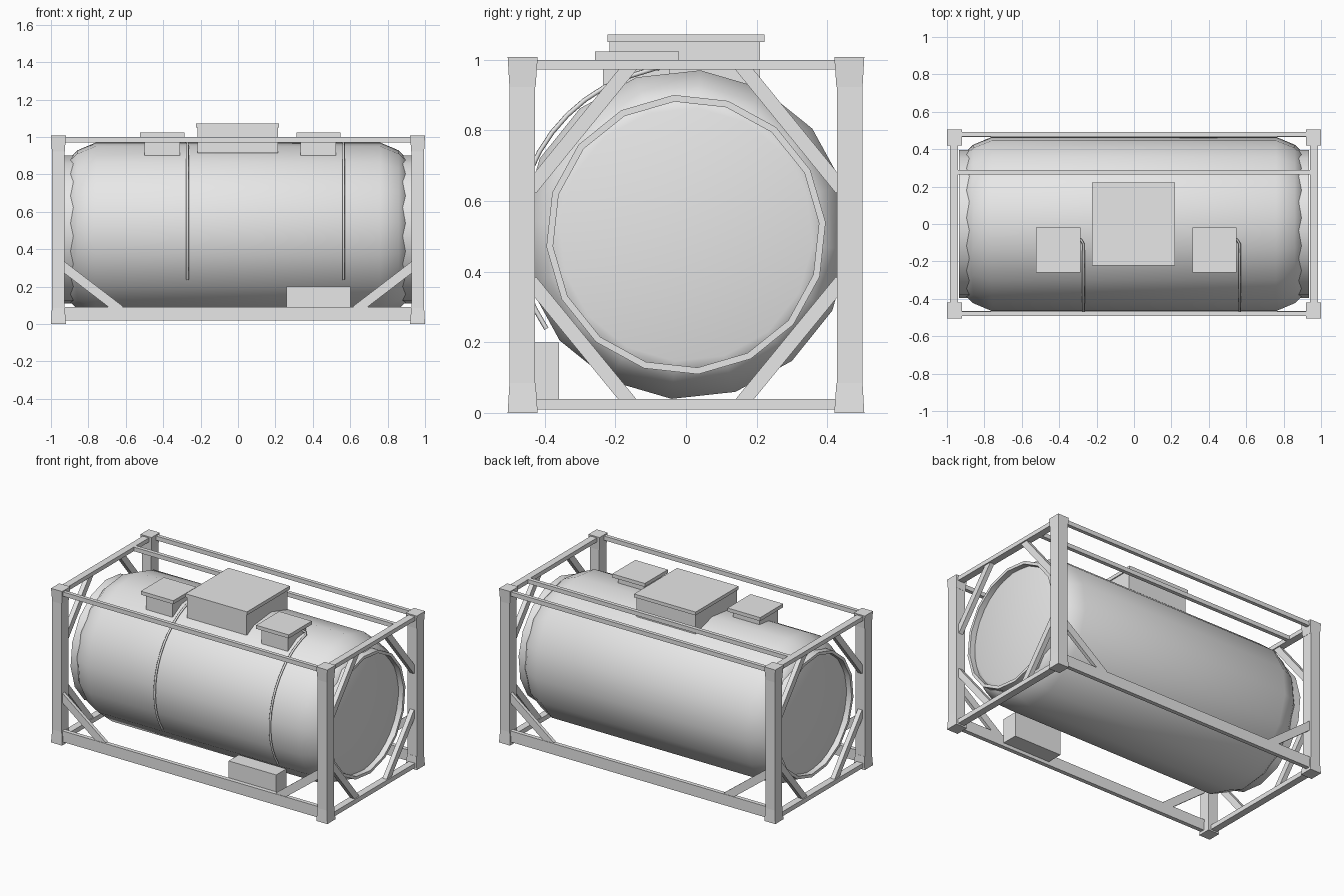
import bpy, bmesh, math
from mathutils import Vector, Matrix

cube = bpy.data.objects.get("Cube")
if cube:
    bpy.data.objects.remove(cube, do_unlink=True)

grey = bpy.data.materials.new("light_grey_paint")
grey.use_nodes = True
colour = (0.8, 0.8, 0.8, 1)
grey.diffuse_color = colour
grey.node_tree.nodes["Principled BSDF"].inputs["Base Color"].default_value = colour


def finish(name, bm, smooth=False):
    bmesh.ops.recalc_face_normals(bm, faces=bm.faces[:])
    mesh = bpy.data.meshes.new(name)
    bm.to_mesh(mesh)
    bm.free()
    mesh.materials.append(grey)
    obj = bpy.data.objects.new(name, mesh)
    bpy.context.collection.objects.link(obj)
    if smooth:
        bpy.ops.object.select_all(action='DESELECT')
        obj.select_set(True)
        bpy.context.view_layer.objects.active = obj
        bpy.ops.object.shade_smooth_by_angle(angle=math.radians(30))
    return obj


def box(name, x, y, z):
    """Box from three (low, high) ranges."""
    bm = bmesh.new()
    bmesh.ops.create_cube(bm, size=1)
    for v in bm.verts:
        v.co = [r[0] if c < 0 else r[1] for c, r in zip(v.co, (x, y, z))]
    return finish(name, bm)


def beam(name, a, b, side, width, depth):
    """Rectangular bar from a to b, with its depth along the side axis."""
    a, b, side = Vector(a), Vector(b), Vector(side)
    run = (b - a).normalized()
    across = side.cross(run)
    bm = bmesh.new()
    bmesh.ops.create_cube(bm, size=1)
    basis = Matrix((side * depth, across * width, b - a)).transposed()
    for v in bm.verts:
        v.co = basis @ v.co + (a + b) / 2
    return finish(name, bm)


def span(sign, low, high):
    return tuple(sorted((sign * low, sign * high)))


CENTRE = 0.505


def revolve(name, profile, tilt, sides=16, closed=False):
    """Revolve (x, radius) points about the tank axis; tilt turns the facets."""
    bm = bmesh.new()
    rings = []
    for x, r in profile:
        angles = [tilt + math.tau * i / sides for i in range(sides)]
        rings.append([bm.verts.new((x, r * math.sin(t), CENTRE + r * math.cos(t)))
                      for t in angles])
    pairs = list(zip(rings, rings[1:]))
    if closed:
        pairs.append((rings[-1], rings[0]))
    for p, q in pairs:
        for i in range(sides):
            j = (i + 1) % sides
            bm.faces.new((p[i], p[j], q[j], q[i]))
    if not closed:
        bm.faces.new(rings[0])
        bm.faces.new(rings[-1])
    return finish(name, bm, True)


# Tank shell with domed ends, and a raised collar around each end
half = [(0.76, 0.467), (0.86, 0.425), (0.895, 0.39), (0.905, 0.36)]
tilt = math.radians(5)
revolve("tank_shell", [(-x, r) for x, r in reversed(half)] + half, tilt)
for s, label in ((1, "left"), (-1, "right")):
    revolve(label + "_end_collar",
            [(s * 0.86, 0.397), (s * 0.935, 0.397), (s * 0.935, 0.378), (s * 0.86, 0.378)],
            -tilt, closed=True)

# Corner posts with tapered corner castings
for sx, xl in ((1, "left"), (-1, "right")):
    for sy, yl in ((-1, "front"), (1, "back")):
        tag = yl + "_" + xl
        box(tag + "_post", span(sx, 0.927, 0.995), span(sy, 0.427, 0.5), (0.04, 0.97))
        for level, outer, inner in (("bottom", 0, 0.085), ("top", 1.008, 0.923)):
            casting = box(f"{tag}_{level}_casting", span(sx, 0.92, 1),
                          span(sy, 0.42, 0.505), tuple(sorted((outer, inner))))
            for v in casting.data.vertices:
                if abs(v.co.z - inner) < 0.001:
                    v.co.x = sx * (0.995 if abs(v.co.x) > 0.95 else 0.926)
                    v.co.y = sy * (0.5 if abs(v.co.y) > 0.45 else 0.426)

# Long side rails and lower side braces
for sy, yl in ((-1, "front"), (1, "back")):
    box(yl + "_top_rail", (-0.93, 0.93), span(sy, 0.468, 0.492), (0.972, 1.0))
    box(yl + "_bottom_rail", (-0.93, 0.93), span(sy, 0.465, 0.492), (0.018, 0.09))
    for sx, xl in ((1, "left"), (-1, "right")):
        beam(f"{yl}_{xl}_side_brace", (sx * 0.95, sy * 0.478, 0.32),
             (sx * 0.63, sy * 0.478, 0.075), (0, 1, 0), 0.05, 0.022)

# End rails and four diagonal braces per end
for sx, xl in ((1, "left"), (-1, "right")):
    box(xl + "_end_top_rail", span(sx, 0.94, 0.985), (-0.43, 0.43), (0.973, 1.0))
    box(xl + "_end_bottom_rail", span(sx, 0.94, 0.985), (-0.43, 0.43), (0.01, 0.04))
    for sy, yl in ((-1, "front"), (1, "back")):
        for level, post_z, rail_z in (("upper", 0.635, 0.985), ("lower", 0.373, 0.025)):
            beam(f"{xl}_{yl}_{level}_end_brace", (sx * 0.962, sy * 0.44, post_z),
                 (sx * 0.962, sy * 0.155, rail_z), (1, 0, 0), 0.04, 0.03)

# Single walkway support bar along the top
box("walkway_bar", (-0.94, 0.94), (0.265, 0.29), (0.973, 1.0))

# Main manhole housing and its lid
box("manhole_housing", (-0.217, 0.213), (-0.217, 0.21), (0.915, 1.05))
box("manhole_lid", (-0.225, 0.22), (-0.222, 0.222), (1.05, 1.072))

# Two valve boxes, each with a lid and a drain hose over the tank side
for label, x in (("right", -0.405), ("left", 0.43)):
    box(label + "_valve_box", (x - 0.095, x + 0.095), (-0.235, -0.045), (0.9, 1.0))
    box(label + "_valve_lid", (x - 0.118, x + 0.118), (-0.258, -0.02), (1.0, 1.023))
    curve = bpy.data.curves.new(label + "_drain_hose", 'CURVE')
    curve.dimensions = '3D'
    curve.bevel_depth = 0.007
    curve.bevel_resolution = 1
    curve.use_fill_caps = True
    spline = curve.splines.new('POLY')
    path = [(x + 0.09, -0.08, 0.975), (x + 0.122, -0.085, 0.977)]
    for i in range(15):
        t = math.radians(13 + 111 * i / 14)
        path.append((x + 0.135, -0.477 * math.sin(t), CENTRE + 0.477 * math.cos(t)))
    spline.points.add(len(path) - 1)
    for point, co in zip(spline.points, path):
        point.co = (*co, 1)
    curve.materials.append(grey)
    bpy.context.collection.objects.link(bpy.data.objects.new(label + "_drain_hose", curve))

# Control cabinet behind the front bottom rail
box("control_cabinet", (0.258, 0.602), (-0.465, -0.36), (0.04, 0.2))
